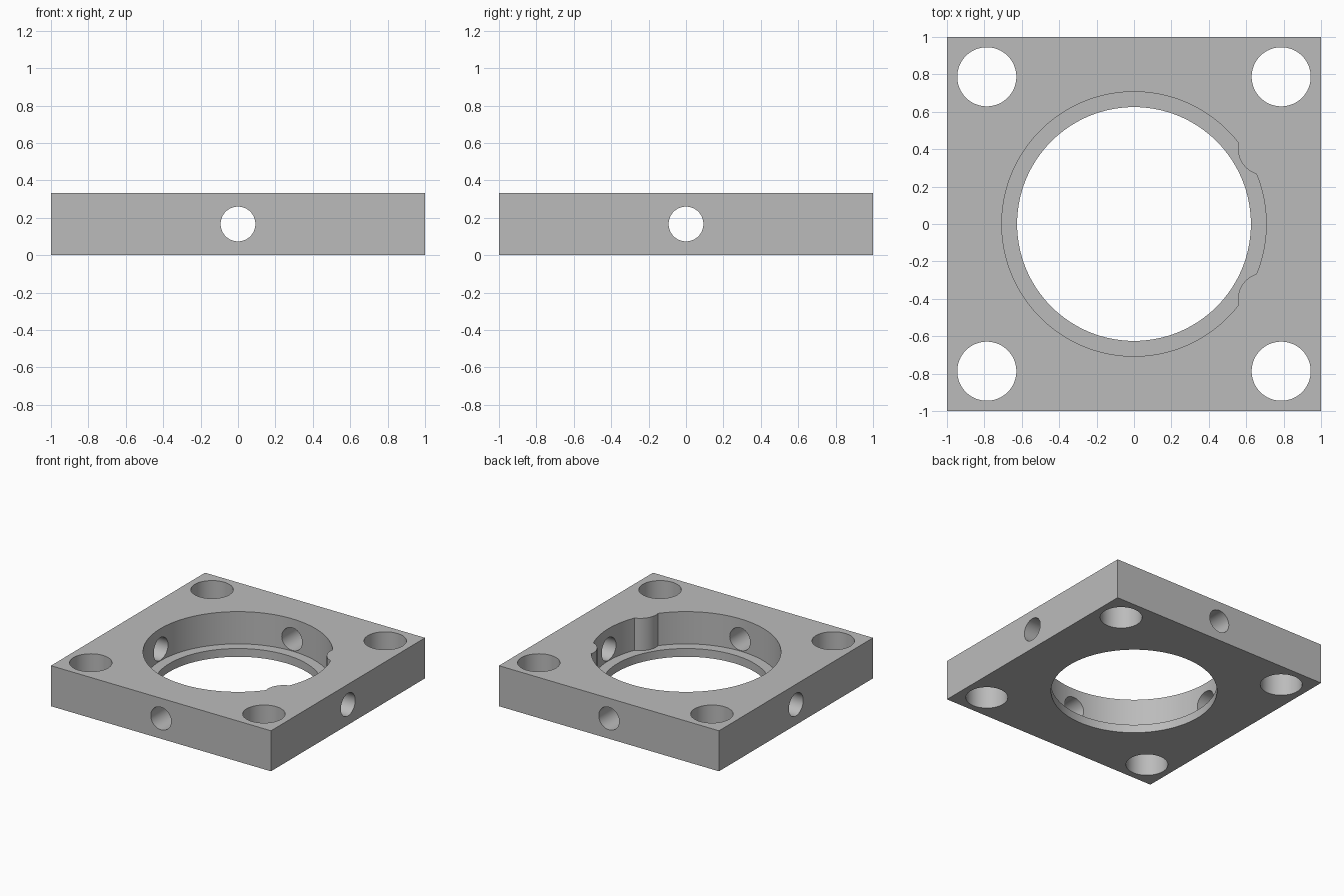
import bpy
import math

THICK, LEDGE = 0.333, 0.068
MID = THICK / 2

if "Cube" in bpy.data.objects:
    bpy.data.objects.remove(bpy.data.objects["Cube"], do_unlink=True)

# Plain grey metal
grey = bpy.data.materials.new("grey metal")
grey.use_nodes = True
colour = (0.5, 0.5, 0.5, 1)
grey.diffuse_color = colour
grey.node_tree.nodes["Principled BSDF"].inputs["Base Color"].default_value = colour


def cylinder(name, radius, depth, location, rotation=(0, 0, 0), sides=64):
    bpy.ops.mesh.primitive_cylinder_add(vertices=sides, radius=radius, depth=depth,
                                        location=location, rotation=rotation)
    obj = bpy.context.object
    obj.name = name
    obj.hide_render = True
    return obj


def cut(target, cutter):
    """Subtract the cutter from the target, then discard it."""
    mod = target.modifiers.new("cut", 'BOOLEAN')
    mod.operation = 'DIFFERENCE'
    mod.solver = 'EXACT'
    mod.object = cutter
    bpy.context.view_layer.objects.active = target
    bpy.ops.object.modifier_apply(modifier=mod.name)
    bpy.data.objects.remove(cutter, do_unlink=True)


# Square plate
bpy.ops.mesh.primitive_cube_add(size=1, location=(0, 0, MID))
plate = bpy.context.object
plate.name = "mounting_plate"
plate.scale = (2, 2, THICK)
bpy.ops.object.transform_apply(location=True, rotation=False, scale=True)
plate.data.materials.append(grey)

# Side holes, drilled straight through in both directions
cut(plate, cylinder("hole_across", 0.093, 2.4, (0, 0, MID), (0, math.pi / 2, 0)))
cut(plate, cylinder("hole_along", 0.093, 2.4, (0, 0, MID), (math.pi / 2, 0, 0)))

# Recess above the ledge, leaving two rounded bosses on its left wall
recess = cylinder("recess", 0.707, 1, (0, 0, LEDGE + 0.5), sides=128)
for side in (-1, 1):
    cut(recess, cylinder("boss", 0.145, 2, (0.70, side * 0.405, 0.5)))
cut(plate, recess)

# Central bore
cut(plate, cylinder("bore", 0.625, 1, (0, 0, MID), sides=128))

# Corner holes
for x in (-1, 1):
    for y in (-1, 1):
        cut(plate, cylinder("corner_hole", 0.158, 1, (x * 0.787, y * 0.787, MID)))

# Smooth bores with sharp rims
for poly in plate.data.polygons:
    poly.material_index = 0
bpy.ops.object.select_all(action='DESELECT')
plate.select_set(True)
bpy.context.view_layer.objects.active = plate
bpy.ops.object.shade_smooth_by_angle(angle=math.radians(30))
